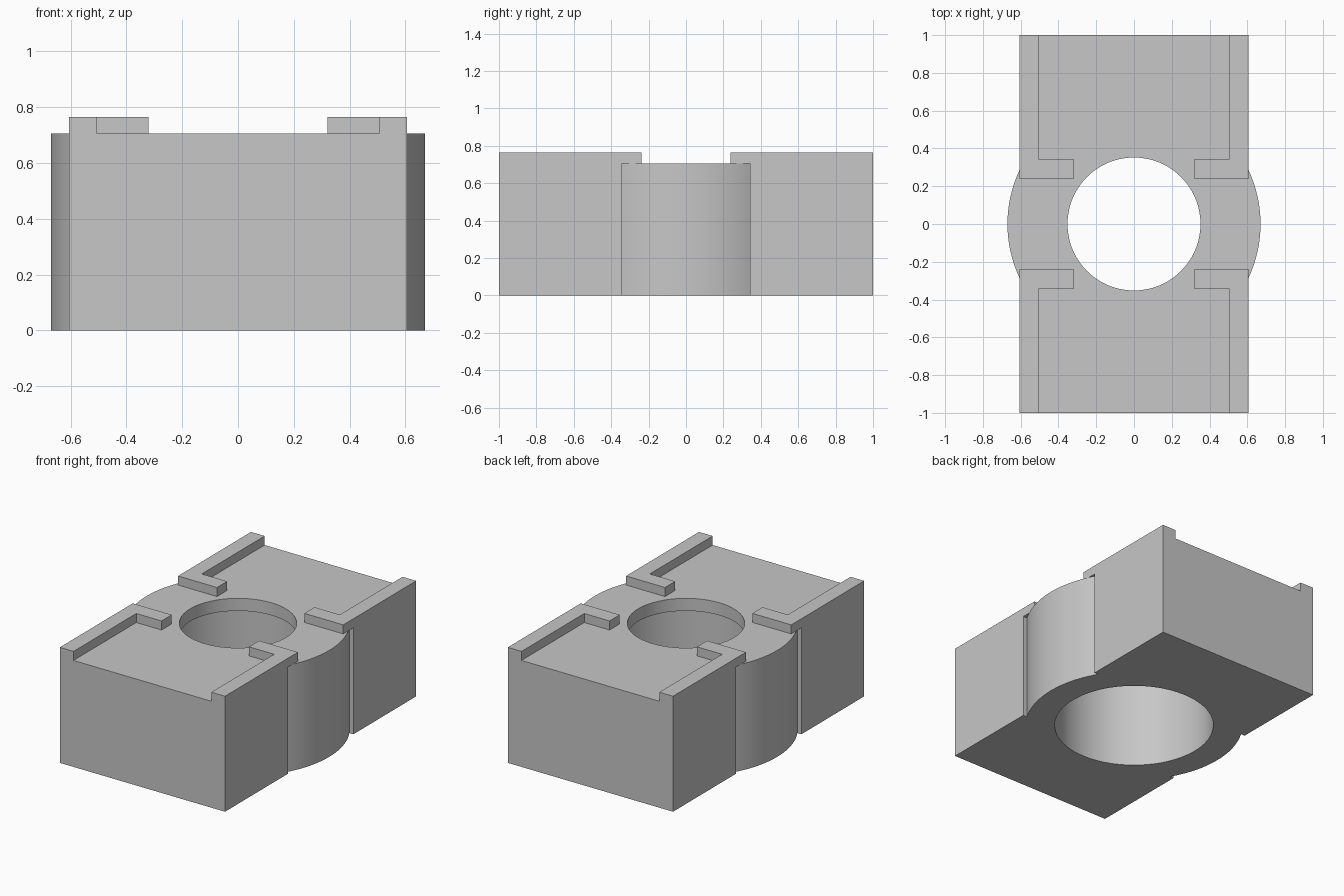
import bpy
import bmesh
from math import asin, cos, sin, radians

cube = bpy.data.objects.get("Cube")
if cube:
    bpy.data.objects.remove(cube, do_unlink=True)

HALF_W, HALF_L = 0.605, 1.0
DECK, RAIL_TOP = 0.705, 0.765
BOSS_R, NOTCH_Y = 0.67, 0.343
LIP_R, BORE_R, LIP_Z = 0.352, 0.49, 0.622

grey = bpy.data.materials.new("plain grey")
grey.use_nodes = True
colour = (0.57, 0.57, 0.57, 1)
grey.diffuse_color = colour
grey.node_tree.nodes["Principled BSDF"].inputs["Base Color"].default_value = colour


def prism(name, outline, z0, z1):
    """Extrude a flat outline between two heights."""
    bm = bmesh.new()
    face = bm.faces.new([bm.verts.new((x, y, z0)) for x, y in outline])
    top = bmesh.ops.extrude_face_region(bm, geom=[face])["geom"]
    verts = [v for v in top if isinstance(v, bmesh.types.BMVert)]
    bmesh.ops.translate(bm, verts=verts, vec=(0, 0, z1 - z0))
    bmesh.ops.recalc_face_normals(bm, faces=bm.faces)
    mesh = bpy.data.meshes.new(name)
    bm.to_mesh(mesh)
    bm.free()
    mesh.materials.append(grey)
    obj = bpy.data.objects.new(name, mesh)
    bpy.context.collection.objects.link(obj)
    return obj


def arc(radius, start, end, steps):
    angles = [start + (end - start) * i / steps for i in range(steps + 1)]
    return [(radius * cos(a), radius * sin(a)) for a in angles]


def cut_bore(body, radius, z0, z1):
    """Cut a round vertical hole, then discard the cutter."""
    circle = arc(radius, 0, radians(360), 96)[:-1]
    cutter = prism("bore_cutter", circle, z0, z1)
    cutter.hide_render = True
    mod = body.modifiers.new("bore", "BOOLEAN")
    mod.operation, mod.solver, mod.object = "DIFFERENCE", "EXACT", cutter
    graph = bpy.context.evaluated_depsgraph_get()
    body_mesh = bpy.data.meshes.new_from_object(body.evaluated_get(graph))
    body.modifiers.clear()
    body.data = body_mesh
    bpy.data.objects.remove(cutter, do_unlink=True)


# Block with a rounded boss standing in a notch on each side
sweep = asin(NOTCH_Y / BOSS_R)
side = ([(HALF_W, -HALF_L), (HALF_W, -NOTCH_Y)]
        + arc(BOSS_R, -sweep, sweep, 32)
        + [(HALF_W, NOTCH_Y), (HALF_W, HALF_L)])
block = prism("block", side + [(-x, -y) for x, y in side], 0, DECK)

# Narrow mouth at the top, wider bore below it
cut_bore(block, LIP_R, 0.3, 1)
cut_bore(block, BORE_R, -0.2, LIP_Z)

# L-shaped rail on each corner of the deck
rail = [(HALF_W, 0.237), (HALF_W, HALF_L), (0.505, HALF_L),
        (0.505, NOTCH_Y), (0.32, NOTCH_Y), (0.32, 0.237)]
for sx, x_name in ((1, "left"), (-1, "right")):
    for sy, y_name in ((-1, "front"), (1, "back")):
        prism(f"{y_name}_{x_name}_rail",
              [(sx * x, sy * y) for x, y in rail], DECK, RAIL_TOP)

# Smooth the curved walls and keep the corners crisp
bpy.ops.object.select_all(action="DESELECT")
block.select_set(True)
bpy.context.view_layer.objects.active = block
bpy.ops.object.shade_smooth_by_angle(angle=radians(30))
